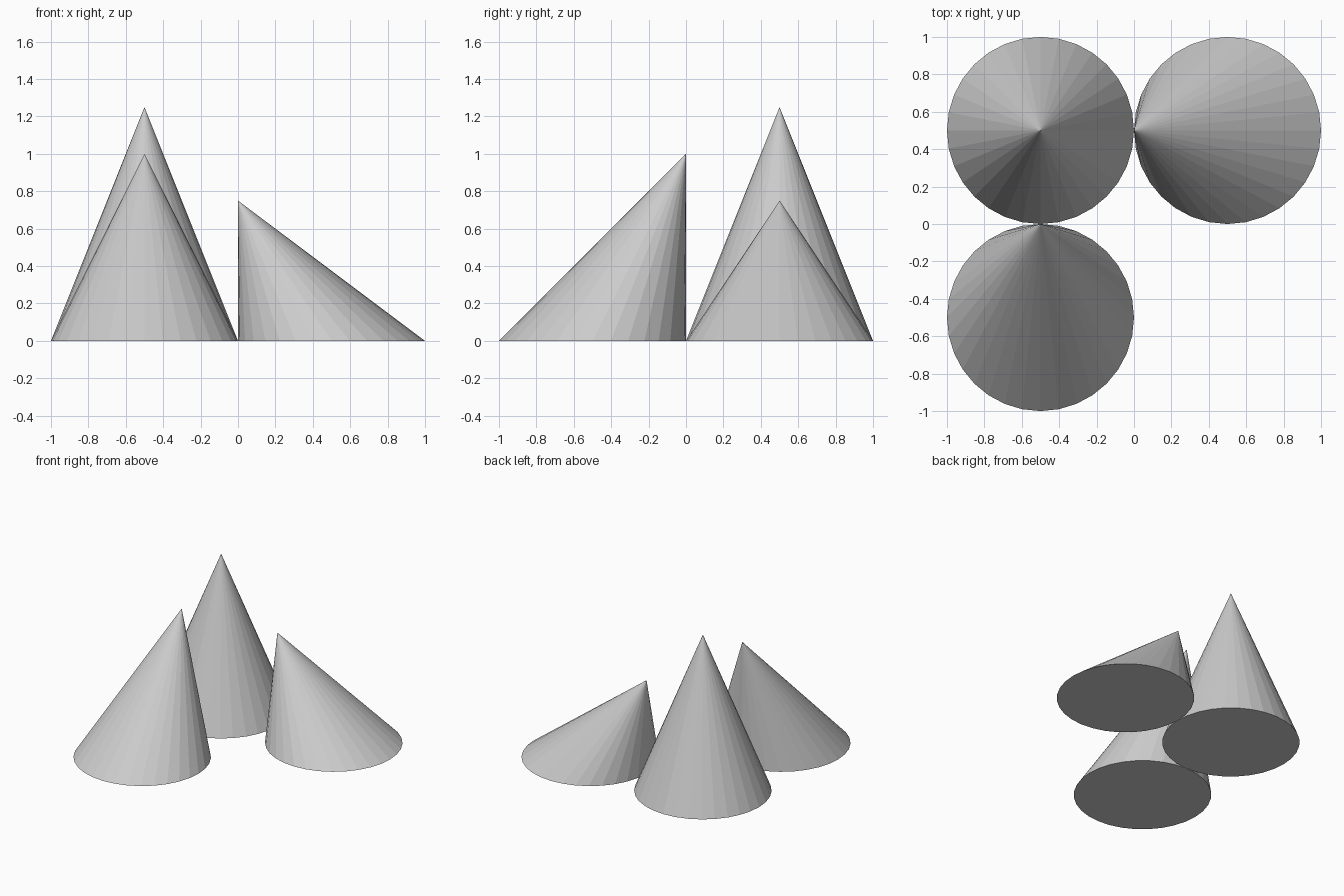
import bpy, bmesh
from mathutils import Vector

if "Cube" in bpy.data.objects:
    bpy.data.objects.remove(bpy.data.objects["Cube"])


def cone(name, center, apex, radius=0.5, sides=32):
    """Closed flat-faced cone whose tip may be slid off the base centre."""
    height = apex[2]
    bm = bmesh.new()
    bmesh.ops.create_cone(bm, cap_ends=True, segments=sides, radius1=radius,
                          radius2=0, depth=height)
    bmesh.ops.remove_doubles(bm, verts=bm.verts, dist=1e-5)
    bmesh.ops.translate(bm, verts=bm.verts, vec=(*center, height / 2))
    # slide the tip into place
    max(bm.verts, key=lambda v: v.co.z).co = Vector(apex)
    bmesh.ops.recalc_face_normals(bm, faces=bm.faces)
    mesh = bpy.data.meshes.new(name)
    bm.to_mesh(mesh)
    bm.free()
    obj = bpy.data.objects.new(name, mesh)
    bpy.context.collection.objects.link(obj)
    return obj


# upright cone at back left, with two cones leaning towards it
cone("upright_cone", (-0.5, 0.5), (-0.5, 0.5, 1.25))
cone("front_slanted_cone", (-0.5, -0.5), (-0.5, 0.0, 1.0))
cone("right_slanted_cone", (0.5, 0.5), (0.0, 0.5, 0.75))
